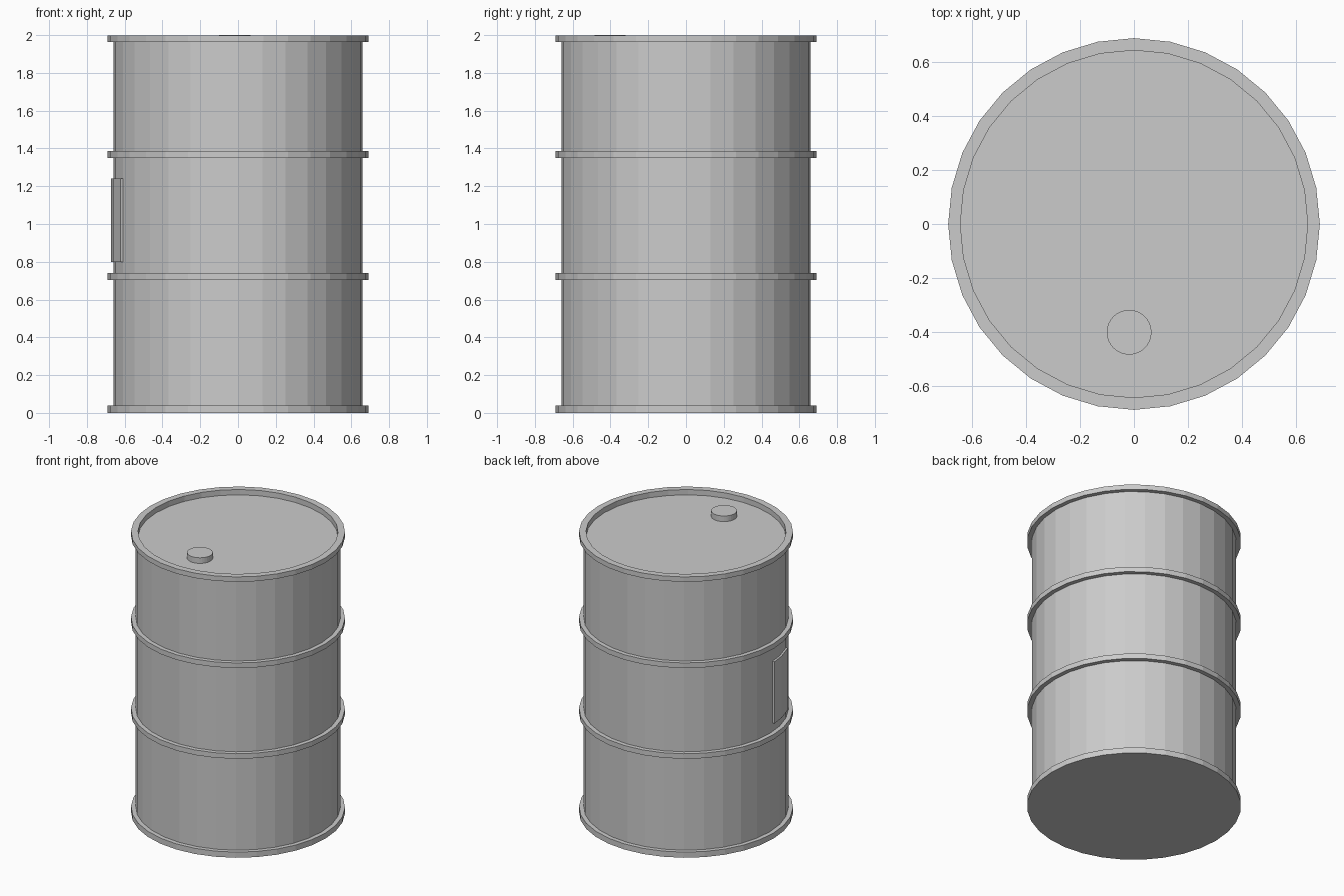
import bpy, bmesh
from math import cos, sin, radians, tau

if "Cube" in bpy.data.objects:
    bpy.data.objects.remove(bpy.data.objects["Cube"])

SIDES = 32


def finish(name, bm):
    bmesh.ops.recalc_face_normals(bm, faces=bm.faces)
    mesh = bpy.data.meshes.new(name)
    bm.to_mesh(mesh)
    bm.free()
    obj = bpy.data.objects.new(name, mesh)
    bpy.context.collection.objects.link(obj)
    return obj


def lathe(name, profile, sides=SIDES, closed=False, centre=(0, 0)):
    """Spin an (r, z) profile; open profiles get their ends capped."""
    bm = bmesh.new()
    rings = []
    for r, z in profile:
        rings.append([bm.verts.new((centre[0] + r * cos(tau * i / sides),
                                    centre[1] + r * sin(tau * i / sides), z))
                      for i in range(sides)])
    pairs = list(zip(rings, rings[1:]))
    if closed:
        pairs.append((rings[-1], rings[0]))
    else:
        bm.faces.new(rings[0])
        bm.faces.new(rings[-1])
    for a, b in pairs:
        for i in range(sides):
            j = (i + 1) % sides
            bm.faces.new((a[i], a[j], b[j], b[i]))
    return finish(name, bm)


# Drum shell with flat bottom flange, raised top rim and recessed lid
lathe("drum_body", [(0.69, 0), (0.69, 0.04), (0.66, 0.04), (0.66, 1.963),
                    (0.69, 1.963), (0.69, 1.998), (0.645, 1.998), (0.645, 1.96)])

# Two rolling hoops around the side
for name, z in (("lower_hoop", 0.722), ("upper_hoop", 1.368)):
    lathe(name, [(0.655, z - 0.018), (0.69, z - 0.018),
                 (0.69, z + 0.018), (0.655, z + 0.018)], closed=True)

# Bung cap on the lid
lathe("bung_cap", [(0.083, 1.955), (0.083, 2.0)], centre=(-0.018, -0.402))

# Thin curved plate on the left side
bm = bmesh.new()
columns = []
for deg in (183, 191.25, 202.5):
    a = radians(deg)
    columns.append([bm.verts.new((r * cos(a), r * sin(a), z))
                    for r, z in ((0.65, 0.8), (0.674, 0.8), (0.674, 1.24), (0.65, 1.24))])
for a, b in zip(columns, columns[1:]):
    for i in range(4):
        j = (i + 1) % 4
        bm.faces.new((a[i], a[j], b[j], b[i]))
bm.faces.new(columns[0])
bm.faces.new(columns[-1])
finish("side_plate", bm)
